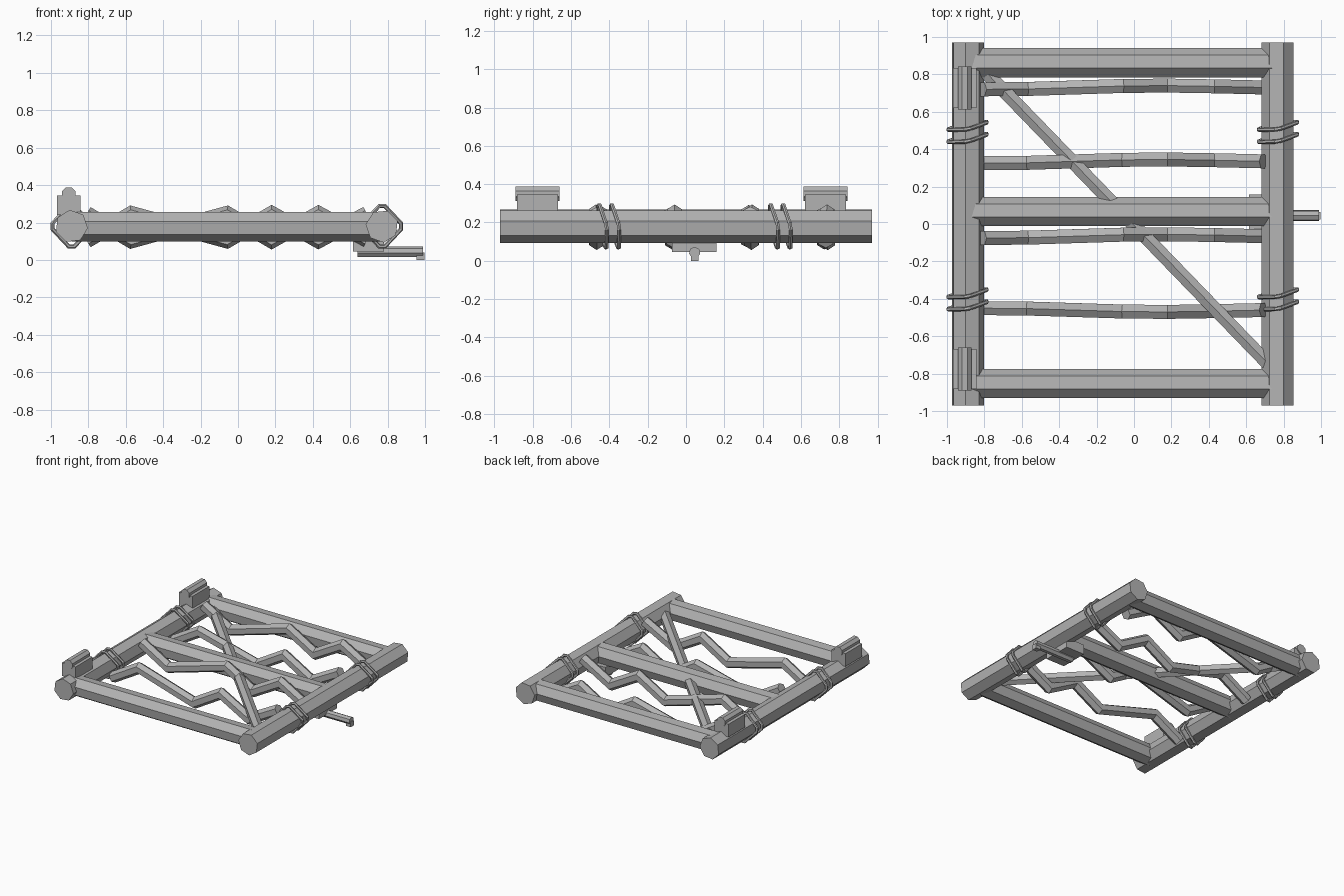
import bpy, bmesh, math
from mathutils import Vector

cube = bpy.data.objects.get("Cube")
if cube:
    bpy.data.objects.remove(cube, do_unlink=True)

GREY = (0.45, 0.45, 0.45, 1.0)
mat = bpy.data.materials.new("plain grey")
mat.use_nodes = True
mat.diffuse_color = GREY
mat.node_tree.nodes["Principled BSDF"].inputs["Base Color"].default_value = GREY

MID = 0.18            # height of the frame's centre plane
POST_X = (-0.89, 0.77)


def finish(name, bm):
    bmesh.ops.recalc_face_normals(bm, faces=bm.faces)
    mesh = bpy.data.meshes.new(name)
    bm.to_mesh(mesh)
    bm.free()
    mesh.materials.append(mat)
    obj = bpy.data.objects.new(name, mesh)
    bpy.context.collection.objects.link(obj)
    return obj


def pole(name, path, radius, sides, phase=0, closed=False):
    """Faceted pole swept along a path, with mitred joints."""
    pts = [Vector(p) for p in path]
    n = len(pts)
    count = n if closed else n - 1
    dirs = [(pts[(i + 1) % n] - pts[i]).normalized() for i in range(count)]
    d = dirs[0]
    up = (Vector((0, 0, 1)) - d * d.z).normalized()
    side = d.cross(up)
    angles = [math.radians(phase) + math.tau * k / sides for k in range(sides)]
    ring = [pts[0] + radius * (math.cos(a) * side + math.sin(a) * up) for a in angles]
    bm = bmesh.new()
    rings = []
    for i in range(n):
        before = dirs[i - 1] if (i or closed) else dirs[0]
        after = dirs[i] if i < count else dirs[-1]
        plane = (before + after).normalized()
        slide = before if i else dirs[0]
        ring = [v + slide * ((pts[i] - v).dot(plane) / slide.dot(plane)) for v in ring]
        rings.append([bm.verts.new(v) for v in ring])
    for i in range(count):
        a, b = rings[i], rings[(i + 1) % n]
        for k in range(sides):
            m = (k + 1) % sides
            bm.faces.new((a[k], a[m], b[m], b[k]))
    if not closed:
        bm.faces.new(rings[0])
        bm.faces.new(rings[-1])
    return finish(name, bm)


def box(name, low, high):
    bm = bmesh.new()
    bmesh.ops.create_cube(bm, size=1)
    low, high = Vector(low), Vector(high)
    for v in bm.verts:
        v.co = (low + high) / 2 + v.co * (high - low)
    return finish(name, bm)


# Side posts
for name, x, phase in (("right_post", POST_X[0], 45), ("left_post", POST_X[1], 19)):
    pole(name, [(x, -0.97, MID), (x, 0.97, MID)], 0.088, 7, phase)

# Cross rails
for name, y in (("front_rail", -0.855), ("middle_rail", 0.065), ("back_rail", 0.86)):
    pole(name, [(POST_X[0], y, MID), (POST_X[1], y, MID)], 0.081, 7, 19)

# Diagonal brace
pole("diagonal_brace", [(-0.80, 0.82, MID), (0.72, -0.75, MID)], 0.042, 6, 30)

# Crooked branches, alternately bent up and down
KINKS = (-0.81, -0.57, -0.06, 0.18, 0.43, 0.69)
SWAY = (-0.01, -0.008, 0.008, 0.01, 0.006, 0)
for i, (y, flip, bow) in enumerate(((0.73, 1, 1), (0.335, -1, 1), (-0.065, 1, 1), (-0.46, -1, -1))):
    path = [(x, y + bow * s, MID - 0.005 + flip * 0.07 * (-1) ** k)
            for k, (x, s) in enumerate(zip(KINKS, SWAY))]
    pole(f"branch_{i + 1}", path, 0.043, 6, 30)

# Rope bindings, tilted loops around the posts
for x in POST_X:
    for y in (0.525, 0.46, -0.37, -0.435):
        loop = []
        for k in range(4):
            for turn in (-8, 8):
                a = math.radians(90 * k + turn)
                dx, dz = 0.103 * math.cos(a), 0.11 * math.sin(a)
                loop.append((x + dx, y + 0.19 * dx - 0.16 * dz, MID + dz))
        pole("rope_binding", loop, 0.011, 6, 0, closed=True)

# Hinges
for name, y in (("front_hinge", -0.775), ("back_hinge", 0.728)):
    box(name + "_block", (-0.968, y - 0.107, 0.24), (-0.843, y + 0.107, 0.345))
    pole(name + "_barrel", [(-0.905, y - 0.115, 0.35), (-0.905, y + 0.115, 0.35)], 0.04, 8, 22.5)

# Latch
box("latch_plate", (0.615, -0.072, 0.045), (0.78, 0.158, 0.125))
pole("latch_bolt", [(0.64, 0.045, 0.043), (0.99, 0.045, 0.043)], 0.03, 7, 90)
box("latch_knob", (0.955, 0.025, 0), (0.997, 0.065, 0.04))
